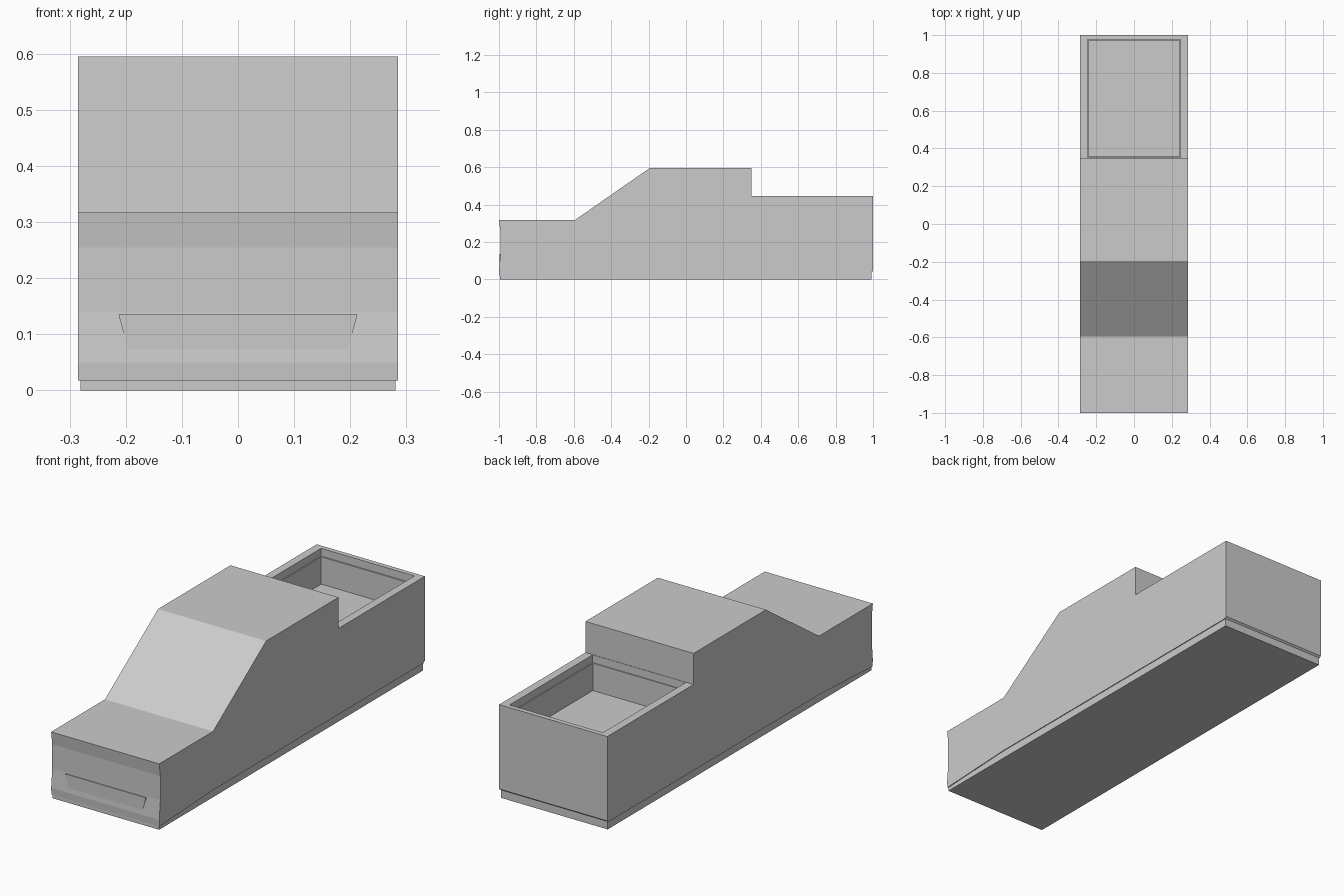
import bpy
import bmesh

cube = bpy.data.objects.get("Cube")
if cube:
    bpy.data.objects.remove(cube, do_unlink=True)

W = 0.285  # half width

grey = bpy.data.materials.new("light_grey")
grey.use_nodes = True
grey.diffuse_color = (0.6, 0.6, 0.6, 1)
grey.node_tree.nodes["Principled BSDF"].inputs["Base Color"].default_value = (0.6, 0.6, 0.6, 1)


def add_object(name, bm):
    bmesh.ops.recalc_face_normals(bm, faces=bm.faces)
    mesh = bpy.data.meshes.new(name)
    bm.to_mesh(mesh)
    bm.free()
    mesh.materials.append(grey)
    obj = bpy.data.objects.new(name, mesh)
    bpy.context.collection.objects.link(obj)
    return obj


def extrude_profile(name, points, half_width):
    """Side outline (y, z) swept across x."""
    bm = bmesh.new()
    face = bm.faces.new([bm.verts.new((-half_width, y, z)) for y, z in points])
    swept = bmesh.ops.extrude_face_region(bm, geom=[face])["geom"]
    verts = [v for v in swept if isinstance(v, bmesh.types.BMVert)]
    bmesh.ops.translate(bm, verts=verts, vec=(2 * half_width, 0, 0))
    return add_object(name, bm)


def box(name, low, high):
    bm = bmesh.new()
    bmesh.ops.create_cube(bm, size=1)
    for v in bm.verts:
        v.co = [a + (b - a) * (c + 0.5) for a, b, c in zip(low, high, v.co)]
    return add_object(name, bm)


# Truck body: slightly dished nose, hood, windscreen, cab and bed sides
body = extrude_profile("body", [
    (-0.998, 0.018), (-0.6, 0.037), (0.99, 0.037), (1, 0.045), (1, 0.447),
    (0.35, 0.447), (0.35, 0.595), (-0.195, 0.595), (-0.595, 0.317),
    (-1, 0.317), (-0.992, 0.255), (-0.992, 0.14), (-1, 0.05)], W)

# Open cargo bed, with a thin lip round the top
cutters = [
    box("bed_cutter", (-0.241, 0.357, 0.28), (0.241, 0.971, 0.43)),
    box("lip_cutter", (-0.246, 0.352, 0.41), (0.246, 0.977, 0.5)),
]
for cutter in cutters:
    cutter.hide_render = True
    cutter.hide_set(True)
    cutter.display_type = 'WIRE'
    mod = body.modifiers.new("cut", 'BOOLEAN')
    mod.operation = 'DIFFERENCE'
    mod.object = cutter

# Apply the cuts and drop the helpers
bpy.context.view_layer.update()
evaluated = body.evaluated_get(bpy.context.evaluated_depsgraph_get())
body_mesh = bpy.data.meshes.new_from_object(evaluated)
body.modifiers.clear()
body.data = body_mesh
for cutter in cutters:
    bpy.data.objects.remove(cutter, do_unlink=True)

# Inset sill under the body
box("sill", (-0.281, -0.995, 0), (0.281, 0.991, 0.06))

# Raised bumper plate on the nose
bumper = box("bumper", (-0.19, -0.998, 0.05), (0.19, -0.985, 0.135))
for v in bumper.data.vertices:
    if v.co.z > 0.1:
        v.co.x *= 1.12
